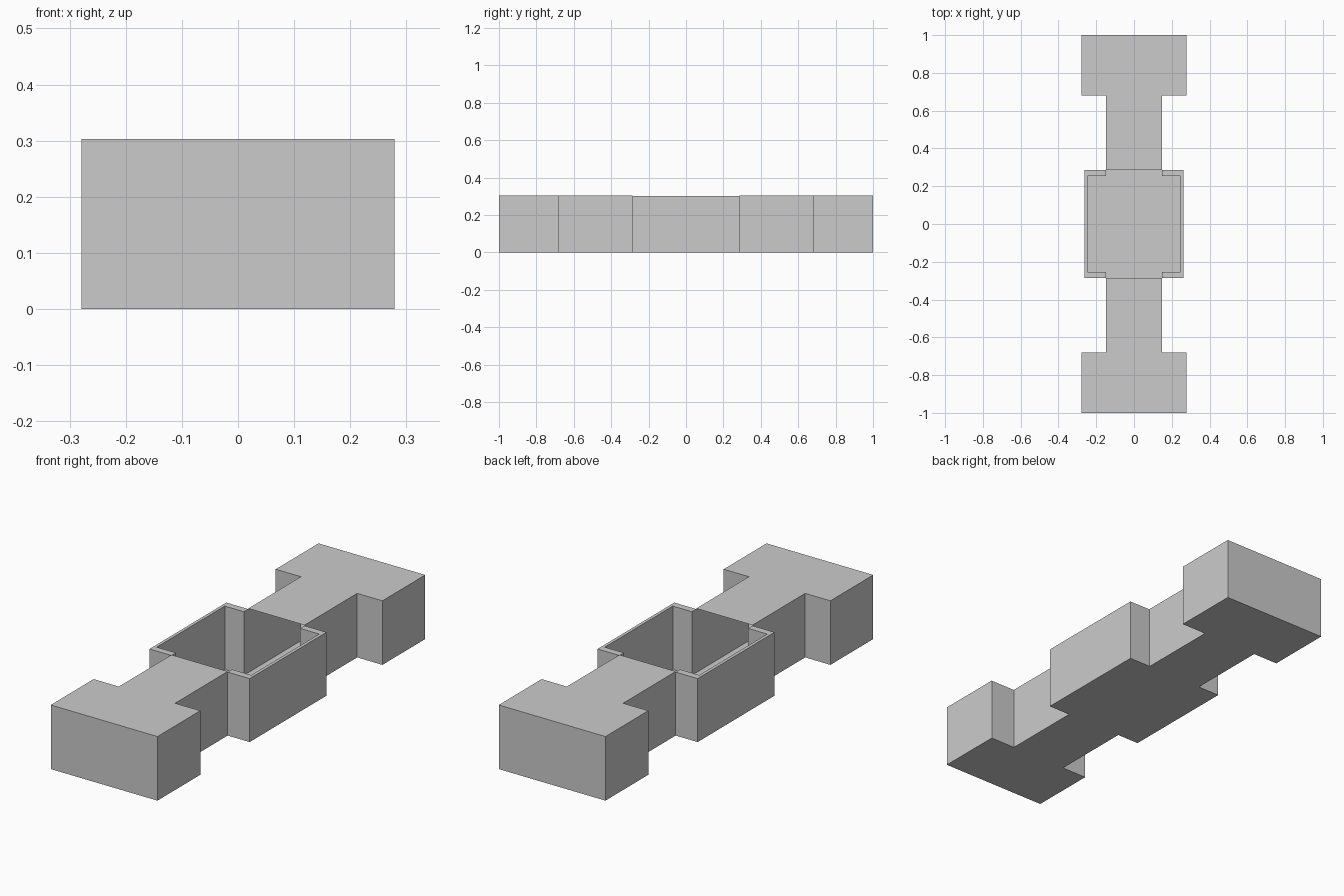
import bpy, bmesh

if "Cube" in bpy.data.objects:
    bpy.data.objects.remove(bpy.data.objects["Cube"])

H, RIM = 0.303, 0.30        # roof height, courtyard wall height
END_X, NECK_X = 0.279, 0.147
END_Y, BOX_X, BOX_Y = 0.68, 0.262, 0.287
IN_X, IN_Y = 0.247, 0.254


def prism(name, profile, height, open_edges=()):
    """Extrude a plan outline; edges listed in open_edges get no wall."""
    bm = bmesh.new()
    low = [bm.verts.new((x, y, 0)) for x, y in profile]
    top = [bm.verts.new((x, y, height)) for x, y in profile]
    bm.faces.new(low[::-1])
    bm.faces.new(top)
    n = len(profile)
    for i in range(n):
        if i not in open_edges:
            j = (i + 1) % n
            bm.faces.new((low[i], low[j], top[j], top[i]))
    bmesh.ops.recalc_face_normals(bm, faces=bm.faces)
    mesh = bpy.data.meshes.new(name)
    bm.to_mesh(mesh)
    bm.free()
    obj = bpy.data.objects.new(name, mesh)
    bpy.context.collection.objects.link(obj)
    return obj


# Hollow T-shaped wings, open towards the courtyard
wing = [(NECK_X, BOX_Y), (NECK_X, END_Y), (END_X, END_Y), (END_X, 1),
        (-END_X, 1), (-END_X, END_Y), (-NECK_X, END_Y), (-NECK_X, BOX_Y)]
for s, name in ((1, "back_wing"), (-1, "front_wing")):
    prism(name, [(x * s, y * s) for x, y in wing], H, open_edges=(7,))

# C-shaped courtyard walls on both sides
wall = [(NECK_X, -BOX_Y), (BOX_X, -BOX_Y), (BOX_X, BOX_Y), (NECK_X, BOX_Y),
        (NECK_X, IN_Y), (IN_X, IN_Y), (IN_X, -IN_Y), (NECK_X, -IN_Y)]
for s, name in ((1, "right_courtyard_wall"), (-1, "left_courtyard_wall")):
    prism(name, [(x * s, y * s) for x, y in wall], RIM)

# Courtyard floor fills the cross-shaped gap between walls and wings
floor = [(NECK_X, -BOX_Y), (NECK_X, -IN_Y), (IN_X, -IN_Y), (IN_X, IN_Y),
         (NECK_X, IN_Y), (NECK_X, BOX_Y)]
floor += [(-x, -y) for x, y in floor]
mesh = bpy.data.meshes.new("courtyard_floor")
mesh.from_pydata([(x, y, 0) for x, y in floor], [], [list(range(len(floor)))])
bpy.context.collection.objects.link(bpy.data.objects.new("courtyard_floor", mesh))
